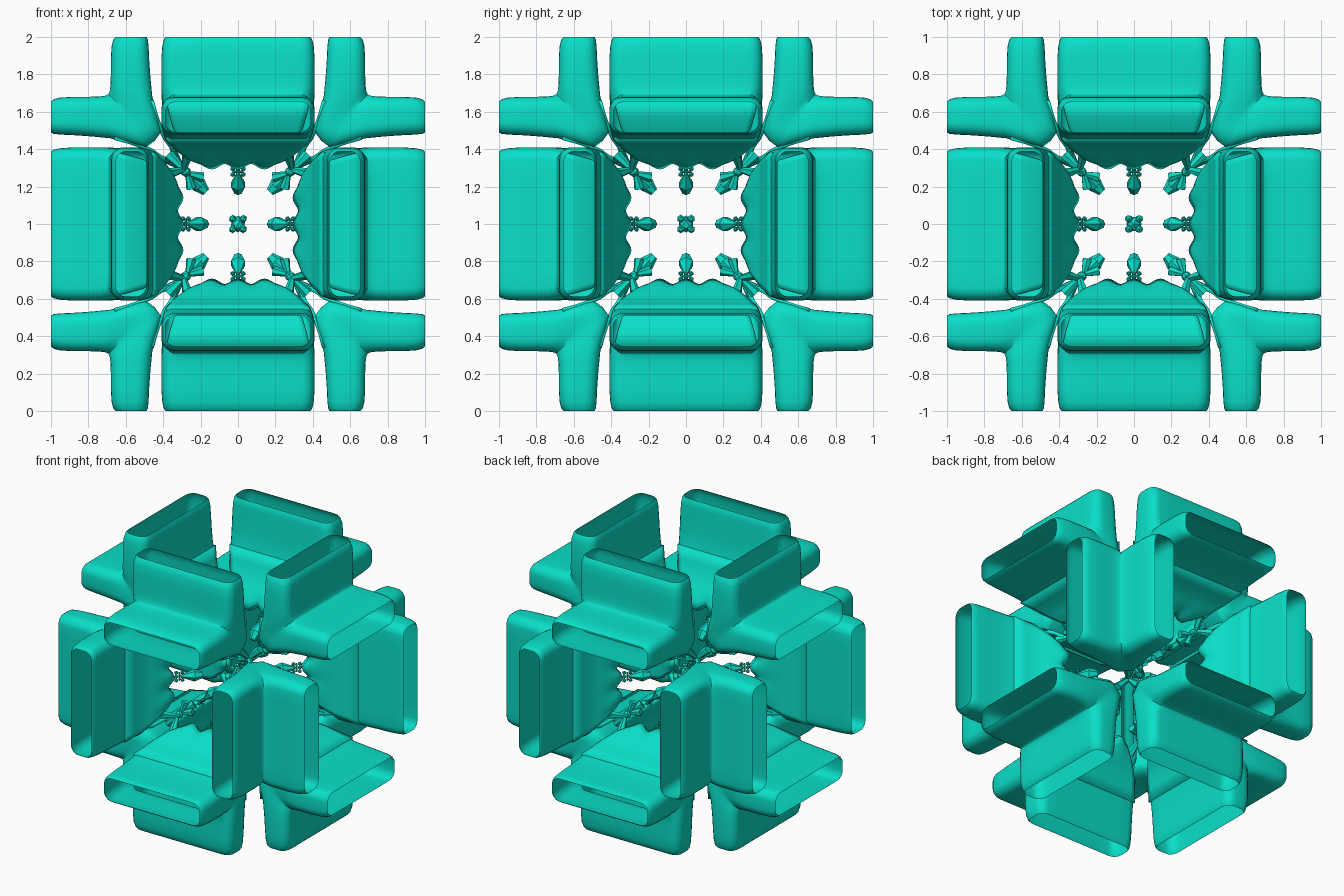
import bpy, bmesh, math
from mathutils import Matrix, Vector

if "Cube" in bpy.data.objects:
    bpy.data.objects.remove(bpy.data.objects["Cube"])

mat = bpy.data.materials.new("teal")
mat.diffuse_color = (0.003, 0.74, 0.58, 1)
mat.use_nodes = True
mat.node_tree.nodes["Principled BSDF"].inputs["Base Color"].default_value = mat.diffuse_color
CENTRE = Matrix.Translation((0, 0, 1))
CYCLE = Matrix(((0, 0, 1, 0), (1, 0, 0, 0), (0, 1, 0, 0), (0, 0, 0, 1)))


def finish(bm, name, angle=40):
    me = bpy.data.meshes.new(name)
    bm.to_mesh(me)
    bm.free()
    me.materials.append(mat)
    me.shade_smooth()
    me.set_sharp_from_angle(angle=math.radians(angle))
    return me


def place(me, name, m):
    ob = bpy.data.objects.new(name, me)
    bpy.context.collection.objects.link(ob)
    ob.matrix_world = CENTRE @ m
    return ob


def twelve(me, name, thick=0):
    # one copy on each edge of the cube
    m = Matrix.Identity(4)
    for c in range(3):
        for k in range(4):
            ob = place(me, f"{name}_{c * 4 + k + 1}",
                       m @ Matrix.Rotation(k * math.pi / 2, 4, 'X'))
            if thick:
                mod = ob.modifiers.new("thickness", 'SOLIDIFY')
                mod.thickness = thick
                mod.offset = 0
        m = CYCLE @ m


def bridge(bm, rings, closed):
    n = len(rings[0])
    for a, b in zip(rings, rings[1:]):
        for i in range(n if closed else n - 1):
            j = (i + 1) % n
            bm.faces.new((a[i], a[j], b[j], b[i]))


# hollow L-shaped arms, swept with a rounded-rectangle section, open at both ends
def section():
    pts = []
    for q, (sx, ss) in enumerate(((1, 1), (-1, 1), (-1, -1), (1, -1))):
        for i in range(6):
            a = math.pi / 2 * (q + i / 5)
            pts.append((sx * 0.84 + 0.16 * math.cos(a), ss * 0.35 + 0.65 * math.sin(a)))
        if ss * sx > 0:  # extra points along the long sides
            for i in range(1, 8):
                pts.append((sx * 0.84 * (1 - i / 4), ss))
    return pts


# inner point, outer point (both in the edge's cross plane), half length
HALF = [((1, .49), (1, .655), .388), ((.985, .482), (.985, .667), .397),
        ((.95, .478), (.95, .676), .405), ((.88, .475), (.88, .68), .41),
        ((.78, .468), (.80, .68), .41), ((.68, .458), (.74, .682), .41),
        ((.59, .434), (.71, .686), .405), ((.49, .412), (.697, .691), .40)]
MID = [((.445, .445), (.693, .693), .395)]
swap = lambda p: (p[1], p[0])
stations = HALF + MID + [(swap(a), swap(b), h) for a, b, h in reversed(HALF)]
bm = bmesh.new()
rings = []
for a, b, h in stations:
    a, b = Vector(a), Vector(b)
    ring = []
    for px, s in section():
        p = a.lerp(b, (s + 1) / 2)
        ring.append(bm.verts.new((px * h, p.x, p.y)))
    rings.append(ring)
bridge(bm, rings, True)
bmesh.ops.recalc_face_normals(bm, faces=bm.faces)
twelve(finish(bm, "arm_pair"), "arm_pair")

# tapering webs running inward from the arms, leaving a tunnel behind each pair
PATH = [(.66, .462, .385), (.58, .44, .365), (.51, .415, .345),
        (.46, .390, .315), (.41, .352, .27), (.365, .333, .235), (.325, .318, .21)]
bm = bmesh.new()
for flip in (False, True):
    rings = []
    for k, (u, v, h) in enumerate(PATH):
        ring = []
        for i in range(25):
            x = -1 + i / 12
            w = 0.015 * math.cos(3 * math.pi * x) * max(0, k - 3) / 3
            p = (u - w, v - w)
            ring.append(bm.verts.new((x * h, *(swap(p) if flip else p))))
        rings.append(ring if not flip else ring[::-1])
    bridge(bm, rings, False)
twelve(finish(bm, "inner_web"), "inner_web", 0.025)


def ball(bm, c, r):
    bmesh.ops.create_icosphere(bm, subdivisions=1, radius=r, matrix=Matrix.Translation(c))


def strut(bm, a, b, r1, r2):
    a, b = Vector(a), Vector(b)
    m = Matrix.Translation((a + b) / 2) @ (b - a).to_track_quat('Z', 'Y').to_matrix().to_4x4()
    bmesh.ops.create_cone(bm, cap_ends=True, segments=6, radius1=r1, radius2=r2,
                          depth=(b - a).length, matrix=m)


# small fragments inside each edge: a crumb lattice and a flared bead
bm = bmesh.new()
for x in (-.028, 0, .028):
    for d in (.265, .295):
        ball(bm, (x, d, d), .014)
strut(bm, (0, .27, .27), (0, .21, .21), .01, .042)
strut(bm, (0, .21, .21), (0, .17, .17), .042, .022)
strut(bm, (-.03, .28, .28), (.03, .28, .28), .006, .006)
twelve(finish(bm, "edge_fragment", 20), "edge_fragment")

# corner knots tying three webs together, with beads towards the middle
bm = bmesh.new()
for i in range(3):
    far = Vector((.37, .37, .37))
    far[i] = .27
    strut(bm, (.29, .29, .29), far, .014, .03)
    side = Vector((.25, .25, .25))
    side[i] = .19
    strut(bm, (.27, .27, .27), side, .012, .028)
ball(bm, (.28, .28, .28), .03)
strut(bm, (.25, .25, .25), (.21, .21, .21), .012, .035)
knot = finish(bm, "corner_knot", 20)
for k in range(4):
    turn = Matrix.Rotation(k * math.pi / 2, 4, 'Z')
    place(knot, f"upper_corner_knot_{k + 1}", turn)
    place(knot, f"lower_corner_knot_{k + 1}", turn @ Matrix.Rotation(math.pi, 4, 'X'))

# core: rounded lump with eight lobed corners
bm = bmesh.new()
ball(bm, (0, 0, 0), .045)
for x in (-.028, .028):
    for y in (-.028, .028):
        for z in (-.028, .028):
            ball(bm, (x, y, z), .022)
place(finish(bm, "core", 30), "core", Matrix.Identity(4))
